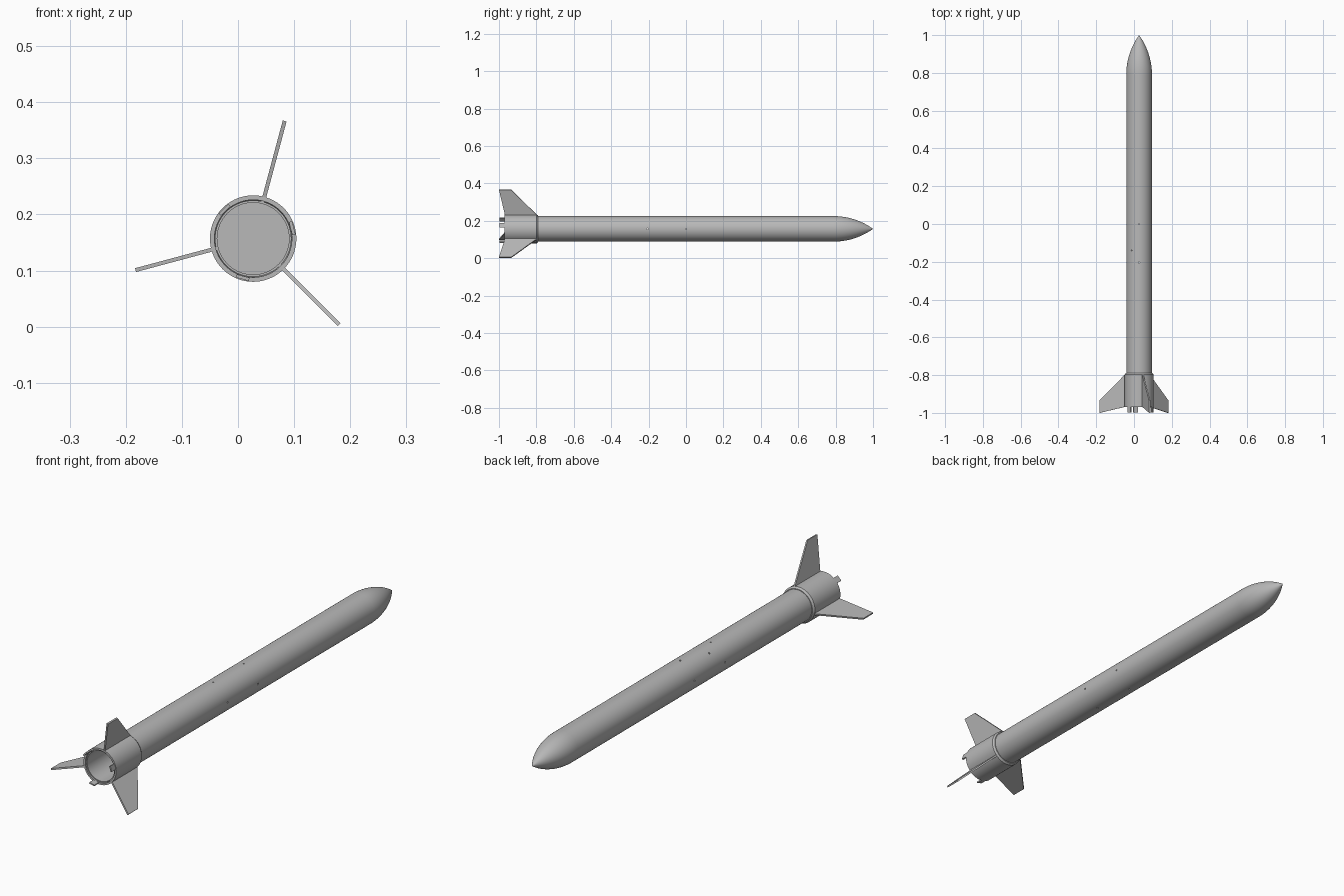
import bpy
import bmesh
import math
from mathutils import Matrix, Vector

cube = bpy.data.objects.get("Cube")
if cube:
    bpy.data.objects.remove(cube, do_unlink=True)

CENTRE = Vector((0.027, 0, 0.157))   # axis of the rocket, which lies along y
BODY_R, BORE_R, CAN_R, FIN_R = 0.068, 0.064, 0.077, 0.217
REAR, CAN_FRONT, NOSE_BASE, TIP = -0.97, -0.79, 0.79, 1.0
SEGMENTS = 96

grey = bpy.data.materials.new("plain grey")
grey.use_nodes = True
grey.diffuse_color = (0.48, 0.48, 0.48, 1)
grey.node_tree.nodes["Principled BSDF"].inputs["Base Color"].default_value = (0.48, 0.48, 0.48, 1)


def finish(bm, name):
    """Turn a bmesh into a grey object placed on the rocket axis."""
    bmesh.ops.remove_doubles(bm, verts=bm.verts, dist=1e-5)
    bmesh.ops.recalc_face_normals(bm, faces=bm.faces)
    mesh = bpy.data.meshes.new(name)
    bm.to_mesh(mesh)
    bm.free()
    mesh.materials.append(grey)
    obj = bpy.data.objects.new(name, mesh)
    obj.location = CENTRE
    bpy.context.collection.objects.link(obj)
    return obj


def smooth(obj):
    bpy.ops.object.select_all(action='DESELECT')
    obj.select_set(True)
    bpy.context.view_layer.objects.active = obj
    bpy.ops.object.shade_smooth_by_angle(angle=math.radians(25))


def revolve(name, profile, closed=True):
    """Spin (radius, y) points around the y axis."""
    bm = bmesh.new()
    verts = [bm.verts.new((r, y, 0)) for r, y in profile]
    pairs = list(zip(verts, verts[1:]))
    if closed:
        pairs.append((verts[-1], verts[0]))
    edges = [bm.edges.new(p) for p in pairs]
    bmesh.ops.spin(bm, geom=verts + edges, cent=(0, 0, 0), axis=(0, 1, 0),
                   angle=math.tau, steps=SEGMENTS, use_duplicate=False)
    return finish(bm, name)


def around(degrees):
    """Rotation about y that takes +x to an angle measured towards +z."""
    return Matrix.Rotation(-math.radians(degrees), 4, 'Y')


def prism(name, outline, thickness, degrees):
    """Extrude a (radius, y) outline sideways and turn it about the axis."""
    bm = bmesh.new()
    face = bm.faces.new([bm.verts.new((r, y, -thickness / 2)) for r, y in outline])
    new = bmesh.ops.extrude_face_region(bm, geom=[face])["geom"]
    bmesh.ops.translate(bm, vec=(0, 0, thickness),
                        verts=[v for v in new if isinstance(v, bmesh.types.BMVert)])
    bm.transform(around(degrees))
    return finish(bm, name)


# Hollow body tube, with rings either side of the vent holes
rings = [REAR + 0.005, -0.22, -0.19, -0.15, -0.13, -0.015, 0.015, NOSE_BASE]
body = revolve("body_tube", [(BODY_R, y) for y in rings]
               + [(BORE_R, y) for y in reversed(rings)])

# Vent holes drilled through the tube wall
cutters = bmesh.new()
holes = [(a, y) for a in (0, 90, 180, 270) for y in (-0.205, 0.0)] + [(125, -0.14)]
for angle, y in holes:
    place = (Matrix.Translation((0, y, 0)) @ around(angle)
             @ Matrix.Translation((BODY_R, 0, 0)) @ Matrix.Rotation(math.pi / 2, 4, 'Y'))
    bmesh.ops.create_cone(cutters, cap_ends=True, segments=12, radius1=0.0035,
                          radius2=0.0035, depth=0.02, matrix=place)
drill = finish(cutters, "hole_cutter")
drill.hide_render = True
cut = body.modifiers.new("vent holes", 'BOOLEAN')
cut.operation = 'DIFFERENCE'
cut.solver = 'EXACT'
cut.object = drill
bpy.context.view_layer.objects.active = body
bpy.ops.object.modifier_apply(modifier=cut.name)
bpy.data.objects.remove(drill, do_unlink=True)
smooth(body)

# Pointed ogive nose with a flat base
length = TIP - NOSE_BASE
arc = (BODY_R ** 2 + length ** 2) / (2 * BODY_R)
ogive = [(0, NOSE_BASE)]
for i in range(20):
    d = length * i / 20
    ogive.append((math.sqrt(arc ** 2 - d ** 2) + BODY_R - arc, NOSE_BASE + d))
ogive.append((0, TIP))
smooth(revolve("nose_cone", ogive, closed=False))

# Fin can sleeve with a chamfered front lip
smooth(revolve("fin_can", [(BODY_R + 0.001, REAR), (CAN_R, REAR), (CAN_R, CAN_FRONT - 0.008),
                           (BODY_R + 0.003, CAN_FRONT), (BODY_R - 0.001, CAN_FRONT)]))

# Three swept fins, with a retainer tab between each pair
for i in range(3):
    prism(f"fin_{i + 1}", [(BODY_R, REAR + 0.004), (FIN_R, -1.0), (FIN_R, -0.935),
                           (CAN_R, -0.797), (BODY_R, -0.797)], 0.007, 75 + 120 * i)
    prism(f"retainer_tab_{i + 1}", [(BODY_R + 0.001, -0.998), (CAN_R - 0.002, -0.998),
                                    (CAN_R - 0.002, REAR + 0.01), (BODY_R + 0.001, REAR + 0.01)],
          0.024, 15 + 120 * i)
